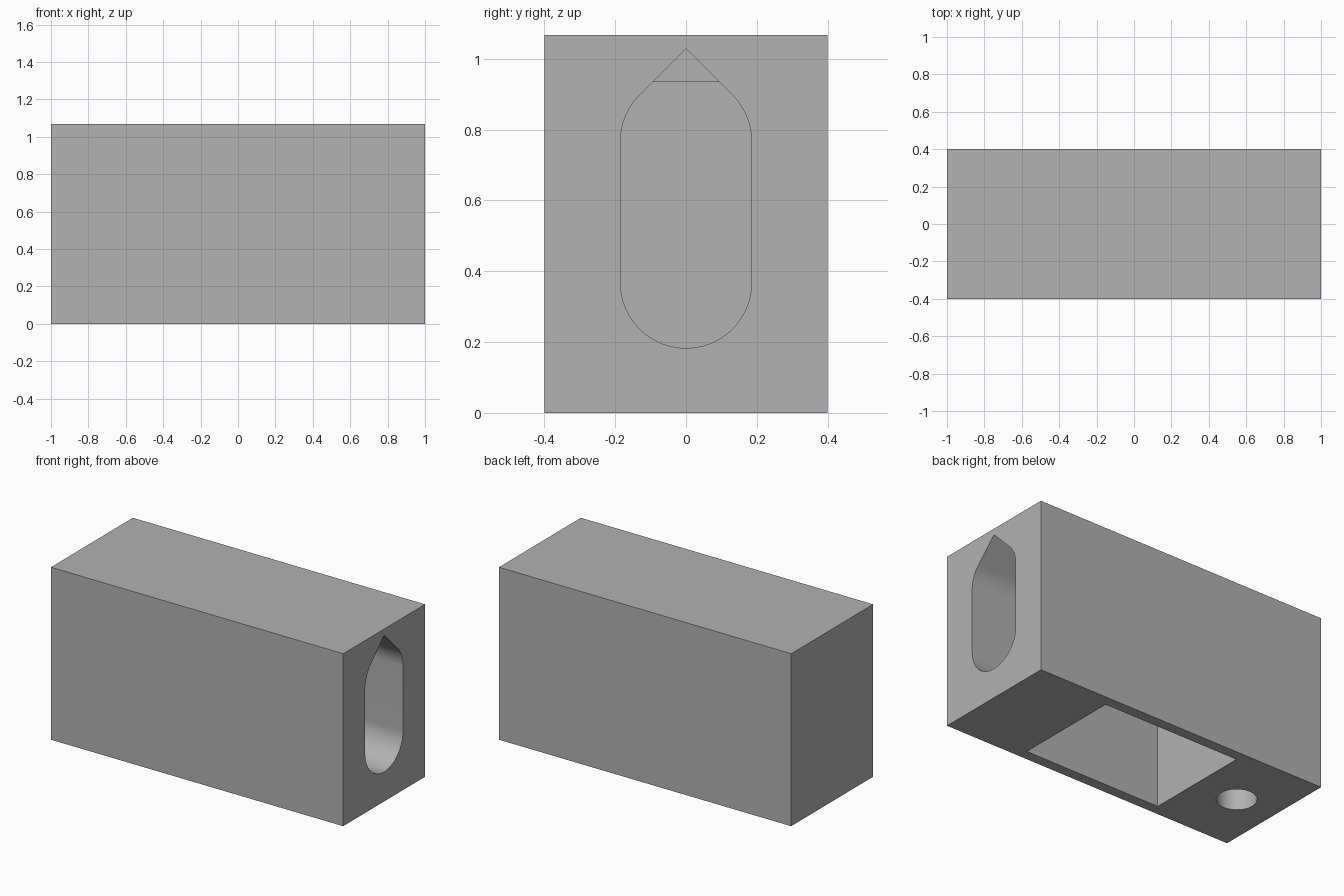
import bpy
import bmesh
from math import cos, sin, pi, radians
from mathutils import Vector

if "Cube" in bpy.data.objects:
    bpy.data.objects.remove(bpy.data.objects["Cube"], do_unlink=True)

LENGTH, DEPTH, HEIGHT = 2.0, 0.8, 1.067
ARC_STEPS = 24

grey = bpy.data.materials.new("plain_grey")
grey.use_nodes = True
colour = (0.445, 0.445, 0.445, 1.0)
grey.diffuse_color = colour
grey.node_tree.nodes["Principled BSDF"].inputs["Base Color"].default_value = colour


def prism(name, outline, sweep):
    """Solid made by sweeping a closed outline along a vector."""
    bm = bmesh.new()
    face = bm.faces.new([bm.verts.new(p) for p in outline])
    swept = bmesh.ops.extrude_face_region(bm, geom=[face])
    moved = [g for g in swept["geom"] if isinstance(g, bmesh.types.BMVert)]
    bmesh.ops.translate(bm, verts=moved, vec=Vector(sweep))
    bmesh.ops.recalc_face_normals(bm, faces=bm.faces)
    mesh = bpy.data.meshes.new(name)
    bm.to_mesh(mesh)
    bm.free()
    mesh.materials.append(grey)
    obj = bpy.data.objects.new(name, mesh)
    bpy.context.collection.objects.link(obj)
    return obj


def rectangle(x0, x1, half_y, z):
    return [(x0, -half_y, z), (x1, -half_y, z), (x1, half_y, z), (x0, half_y, z)]


def arc(radius, start, end, steps):
    for i in range(steps + 1):
        a = start + (end - start) * i / steps
        yield radius * cos(a), radius * sin(a)


# Outer block
block = prism("block", rectangle(-LENGTH / 2, LENGTH / 2, DEPTH / 2, 0), (0, 0, HEIGHT))

# Rectangular pocket, open underneath
pocket = prism("pocket_cutter", rectangle(-0.45, 0.483, 0.335, -0.1), (0, 0, 1.035))

# Blind round hole in the underside
hole_outline = [(-0.733 + x, y, -0.1) for x, y in arc(0.112, 0, 2 * pi, 2 * ARC_STEPS)][:-1]
hole = prism("screw_hole_cutter", hole_outline, (0, 0, 0.9))

# Long slot with a pointed top, from the left end into the pocket
r, low, high = 0.185, 0.368, 0.767
slot_outline = [(0.48, y, low + z) for y, z in arc(r, pi, 2 * pi, 2 * ARC_STEPS)]
slot_outline += [(0.48, y, high + z) for y, z in arc(r, 0, pi / 4, ARC_STEPS // 2)]
slot_outline.append((0.48, 0, high + r / cos(pi / 4)))
slot_outline += [(0.48, y, high + z) for y, z in arc(r, 3 * pi / 4, pi, ARC_STEPS // 2)]
slot = prism("slot_cutter", slot_outline, (0.62, 0, 0))

# Cut the openings and discard the cutters
bpy.ops.object.select_all(action="DESELECT")
bpy.context.view_layer.objects.active = block
block.select_set(True)
for cutter in (pocket, hole, slot):
    cutter.hide_render = True
    mod = block.modifiers.new(cutter.name, "BOOLEAN")
    mod.operation = "DIFFERENCE"
    mod.solver = "EXACT"
    mod.object = cutter
    bpy.ops.object.modifier_apply(modifier=mod.name)
    bpy.data.objects.remove(cutter, do_unlink=True)

bpy.ops.object.shade_smooth_by_angle(angle=radians(30))
